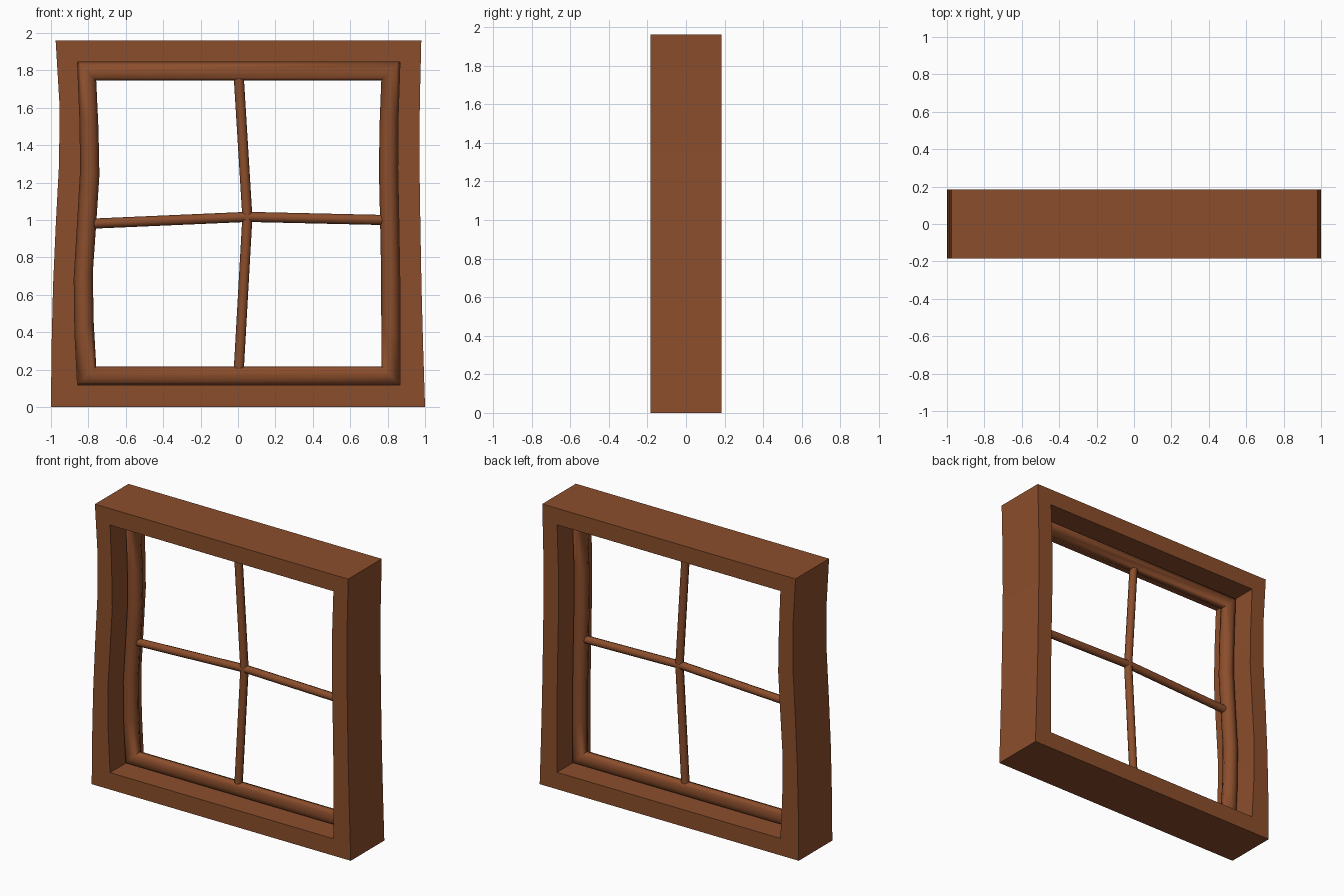
import bpy, bmesh, math

if "Cube" in bpy.data.objects:
    bpy.data.objects.remove(bpy.data.objects["Cube"])

wood = bpy.data.materials.new("brown wood")
wood.diffuse_color = (0.26, 0.076, 0.025, 1)
wood.use_nodes = True
wood.node_tree.nodes["Principled BSDF"].inputs["Base Color"].default_value = wood.diffuse_color


def finish(name, bm, angle):
    bmesh.ops.recalc_face_normals(bm, faces=bm.faces)
    me = bpy.data.meshes.new(name)
    bm.to_mesh(me)
    bm.free()
    ob = bpy.data.objects.new(name, me)
    bpy.context.collection.objects.link(ob)
    me.materials.append(wood)
    bpy.ops.object.select_all(action='DESELECT')
    ob.select_set(True)
    bpy.context.view_layer.objects.active = ob
    bpy.ops.object.shade_smooth_by_angle(angle=math.radians(angle))


def sweep(name, rings, closed, angle):
    """Join a row of cross-section rings into a solid."""
    bm = bmesh.new()
    vs = [[bm.verts.new(p) for p in r] for r in rings]
    n, k = len(vs), len(vs[0])
    for i in range(n if closed else n - 1):
        a, b = vs[i], vs[(i + 1) % n]
        for j in range(k):
            bm.faces.new((a[j], a[(j + 1) % k], b[(j + 1) % k], b[j]))
    if not closed:
        bm.faces.new(vs[0])
        bm.faces.new(vs[-1])
    finish(name, bm, angle)


T = [0, .16, .33, .5, .67, .83, 1]           # heights along the crooked jambs
bend_l = [0, -.014, -.018, 0, .017, .012, 0]
bend_r = [0, 0, -.001, -.006, -.012, -.010, 0]


def loop(left, right, z0, z1):
    z = [z0 + (z1 - z0) * t for t in T]
    return list(zip(left, z)) + list(zip(right, z))[::-1]


def bent(inset):
    return loop([-.858 + inset + b for b in bend_l],
                [.866 - inset + b for b in bend_r], .118 + inset, 1.845 - inset)


def ring_frame(name, outer, inner, profile, angle):
    rings = [[(i[0] + (o[0] - i[0]) * s, y, i[1] + (o[1] - i[1]) * s)
              for s, y in profile] for o, i in zip(outer, inner)]
    sweep(name, rings, True, angle)


# outer frame with crooked sides
outer = loop([-1, -.997, -.989, -.974, -.956, -.955, -.975],
             [1, .99, .981, .975, .970, .972, .98], 0, 1.96)
ring_frame("outer_frame", outer, bent(0),
           [(0, -.185), (1, -.185), (1, .185), (0, .185)], 30)

# rounded sash inside the frame
circle = [(math.cos(a * math.pi / 4), math.sin(a * math.pi / 4)) for a in range(8)]
ring_frame("sash", bent(0), bent(.1),
           [(.5 + .5 * c, .05 * s) for c, s in circle], 60)

# glazing bars, bent where they cross
R = .027
sweep("vertical_bar", [[(x + R * c, R * s, z) for c, s in circle]
      for x, z in ((.002, .16), (.05, 1.015), (.002, 1.80))], False, 60)
sweep("horizontal_bar", [[(x, R * s, z + R * c) for c, s in circle]
      for x, z in ((-.80, .98), (.05, 1.017), (.80, 1.0))], False, 60)
